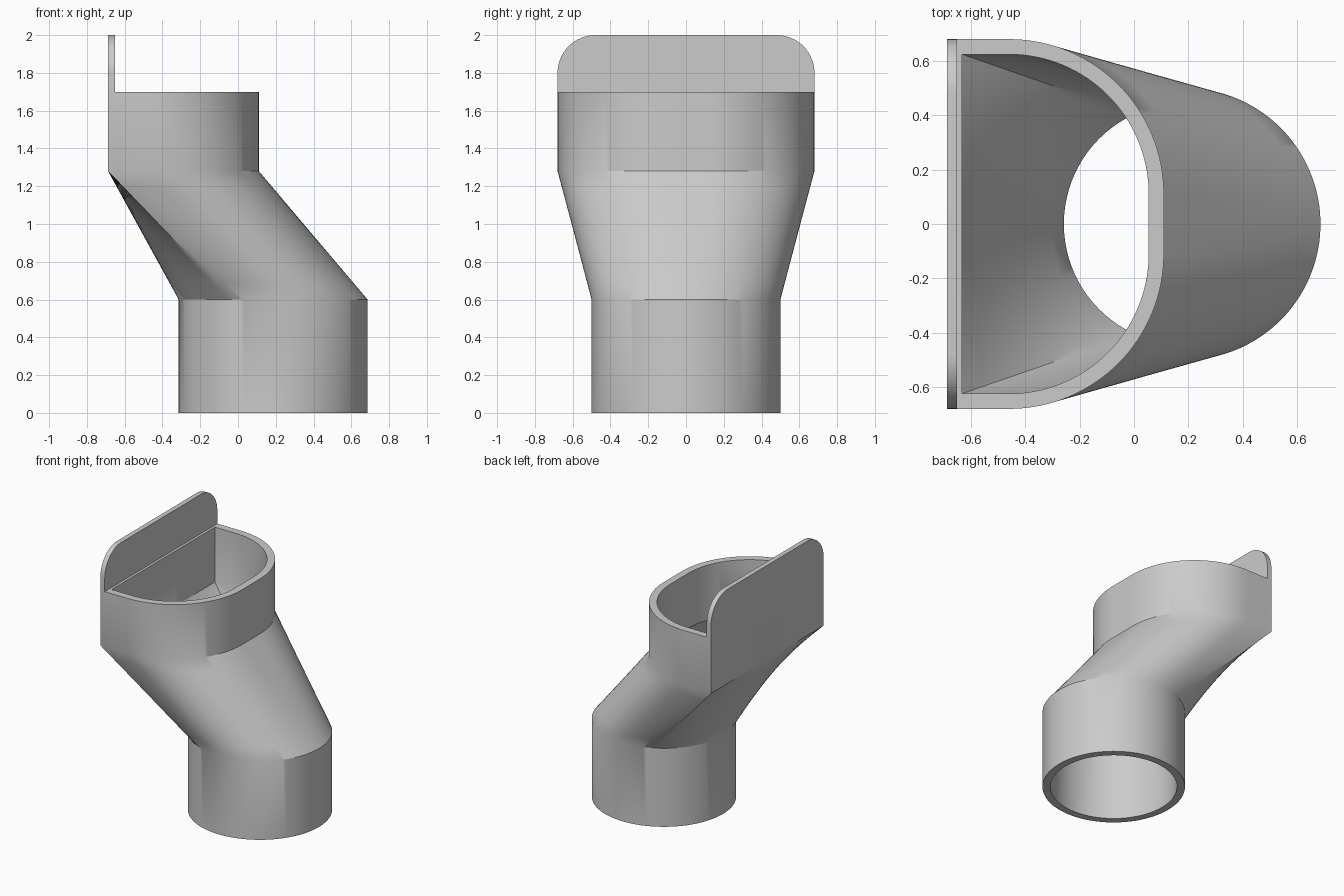
import bpy, bmesh
from math import pi, cos, sin, dist

if "Cube" in bpy.data.objects:
    bpy.data.objects.remove(bpy.data.objects["Cube"])

grey = bpy.data.materials.new("plain grey")
grey.use_nodes = True
COLOUR = (0.6, 0.6, 0.6, 1)
grey.diffuse_color = COLOUR
grey.node_tree.nodes["Principled BSDF"].inputs["Base Color"].default_value = COLOUR

PIPE_X, PIPE_R, WALL = 0.186, 0.5, 0.056
BACK, HALF = -0.688, 0.68
ARC_X, ARC_Y = -0.46, 0.11
PIPE_TOP, HOOD_BASE, HOOD_TOP = 0.6, 1.28, 1.7


def finish(bm, name):
    bmesh.ops.recalc_face_normals(bm, faces=bm.faces)
    mesh = bpy.data.meshes.new(name)
    bm.to_mesh(mesh)
    bm.free()
    obj = bpy.data.objects.new(name, mesh)
    bpy.context.collection.objects.link(obj)
    mesh.materials.append(grey)
    bpy.ops.object.select_all(action='DESELECT')
    obj.select_set(True)
    bpy.context.view_layer.objects.active = obj
    bpy.ops.object.shade_smooth_by_angle(angle=pi / 6)
    return obj


def line(a, b, n):
    return [(a[0] + (b[0] - a[0]) * i / n, a[1] + (b[1] - a[1]) * i / n) for i in range(n)]


def hood_outline(inset):
    """D-shaped outline, starting at the middle of the flat back."""
    back, half = BACK + inset, HALF - inset
    r = half - ARC_Y
    arc = [(ARC_X + r * sin(pi / 2 * i / 32), ARC_Y + r * cos(pi / 2 * i / 32)) for i in range(32)]
    side = line((back, 0), (back, half), 16) + line((back, half), (ARC_X, half), 8) + arc
    side += line((ARC_X + r, ARC_Y), (ARC_X + r, 0), 4)
    return side + [(ARC_X + r, 0)] + [(x, -y) for x, y in side[:0:-1]]


def pipe_outline(outline, radius):
    """Circle whose points follow the outline's share of its length."""
    steps = [dist(p, outline[i - 1]) for i, p in enumerate(outline)]
    total, run, points = sum(steps), 0, []
    for i, step in enumerate(steps):
        run += step if i else 0
        a = pi - 2 * pi * run / total
        points.append((PIPE_X + radius * cos(a), radius * sin(a)))
    return points


def wall_rings(inset):
    """Rings of one wall surface, from the pipe mouth up to the hood rim."""
    top = hood_outline(inset)
    low = pipe_outline(top, PIPE_R - inset)
    rings = [[(x, y, 0) for x, y in low]]
    for k in range(9):
        t = k / 8
        z = PIPE_TOP + (HOOD_BASE - PIPE_TOP) * t
        rings.append([(a[0] + (b[0] - a[0]) * t, a[1] + (b[1] - a[1]) * t, z)
                      for a, b in zip(low, top)])
    rings.append([(x, y, HOOD_TOP) for x, y in top])
    return rings


# Hollow body: round pipe, sloping transition and D-shaped hood
bm = bmesh.new()
rings = [[bm.verts.new(p) for p in ring] for ring in wall_rings(0) + wall_rings(WALL)[::-1]]
for i, ring in enumerate(rings):
    prev = rings[i - 1]
    for j in range(len(ring)):
        bm.faces.new((prev[j - 1], prev[j], ring[j], ring[j - 1]))
finish(bm, "funnel_body")

# Thin upright back plate with rounded top corners
bm = bmesh.new()
R, TOP, THICK = 0.2, 2.0, 0.037
corner = [(HALF - R + R * cos(pi / 2 * i / 16), TOP - R + R * sin(pi / 2 * i / 16)) for i in range(17)]
profile = [(HALF, HOOD_TOP)] + corner
profile += [(-y, z) for y, z in profile[::-1]]
face = bm.faces.new([bm.verts.new((BACK, y, z)) for y, z in profile])
extruded = bmesh.ops.extrude_face_region(bm, geom=[face])
bmesh.ops.translate(bm, vec=(THICK, 0, 0),
                    verts=[v for v in extruded["geom"] if isinstance(v, bmesh.types.BMVert)])
finish(bm, "back_plate")
